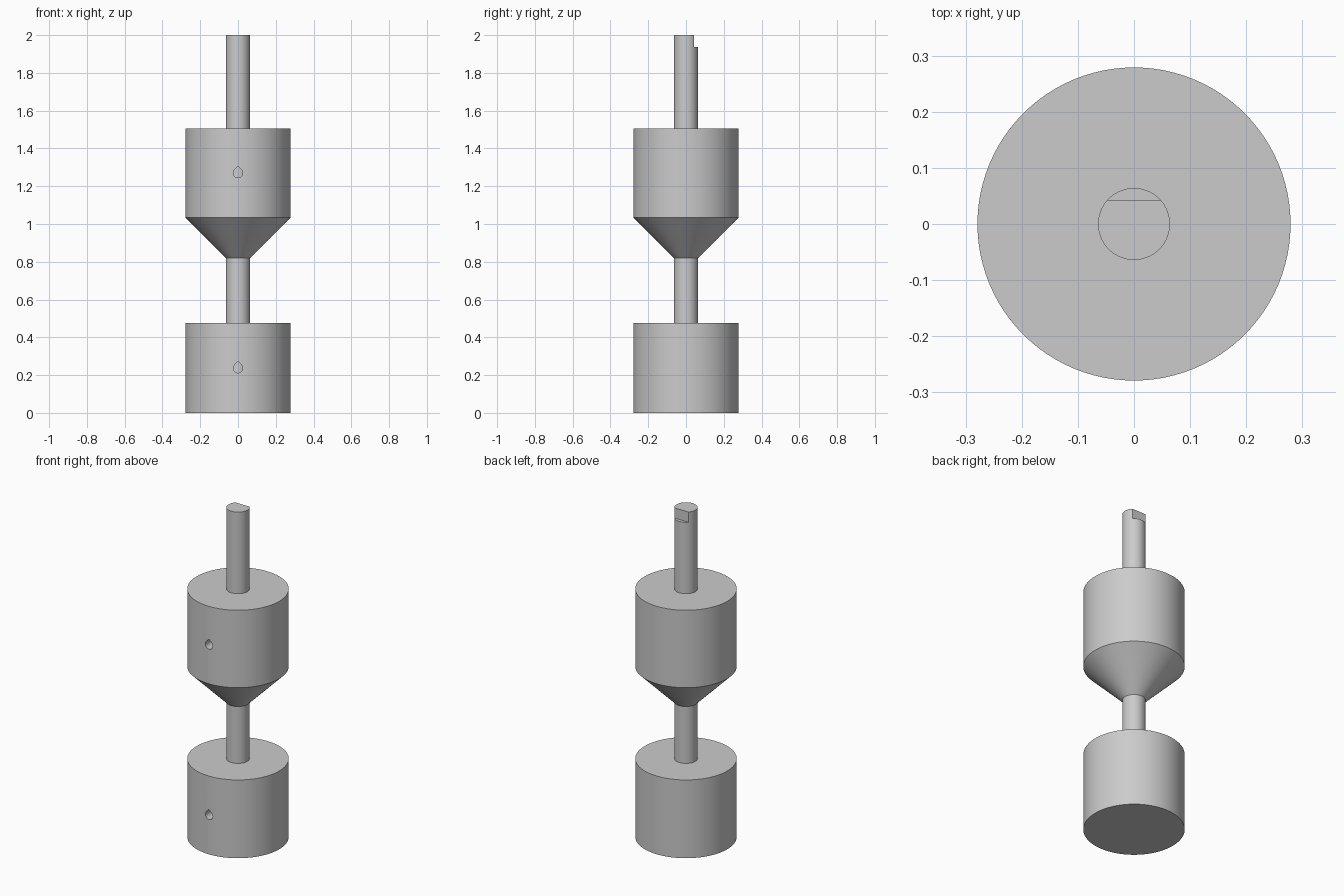
import bpy, bmesh, math
from mathutils import Matrix

cube = bpy.data.objects.get("Cube")
if cube:
    bpy.data.objects.remove(cube, do_unlink=True)

SEGMENTS = 96
BODY_R, ROD_R, HOLE_R = 0.279, 0.064, 0.025

grey = bpy.data.materials.new("plain grey")
grey.use_nodes = True
colour = (0.6, 0.6, 0.6, 1)
grey.diffuse_color = colour
grey.node_tree.nodes["Principled BSDF"].inputs["Base Color"].default_value = colour


def add_object(name, bm):
    bmesh.ops.recalc_face_normals(bm, faces=bm.faces)
    mesh = bpy.data.meshes.new(name)
    bm.to_mesh(mesh)
    bm.free()
    mesh.materials.append(grey)
    obj = bpy.data.objects.new(name, mesh)
    bpy.context.collection.objects.link(obj)
    return obj


def lathe(name, profile):
    """Closed solid from (radius, height) rings, bottom to top."""
    bm = bmesh.new()
    rings = []
    for r, z in profile:
        ring = bmesh.ops.create_circle(bm, segments=SEGMENTS, radius=r,
                                       matrix=Matrix.Translation((0, 0, z)))
        rings.append(ring["verts"])
    for low, high in zip(rings, rings[1:]):
        for i in range(SEGMENTS):
            j = (i + 1) % SEGMENTS
            bm.faces.new((low[i], low[j], high[j], high[i]))
    bm.faces.new(rings[0])
    bm.faces.new(rings[-1])
    return add_object(name, bm)


def teardrop_cutter(name, z):
    """Horizontal screw hole from the front to the rod, pointed at the top."""
    bm = bmesh.new()
    steps = 24
    outline = [(0, HOLE_R * math.sqrt(2))]
    for i in range(steps + 1):
        a = math.radians(135 + 270 * i / steps)
        outline.append((HOLE_R * math.cos(a), HOLE_R * math.sin(a)))
    face = bm.faces.new([bm.verts.new((x, -0.4, z + h)) for x, h in outline])
    out = bmesh.ops.extrude_face_region(bm, geom=[face])
    moved = [v for v in out["geom"] if isinstance(v, bmesh.types.BMVert)]
    bmesh.ops.translate(bm, verts=moved, vec=(0, 0.36, 0))
    return add_object(name, bm)


def box_cutter(name, size, centre):
    bm = bmesh.new()
    bmesh.ops.create_cube(bm, size=1, matrix=Matrix.Translation(centre)
                          @ Matrix.Diagonal((*size, 1)))
    return add_object(name, bm)


def cut_and_smooth(obj, cutter):
    mod = obj.modifiers.new("cut", "BOOLEAN")
    mod.operation, mod.solver, mod.object = "DIFFERENCE", "EXACT", cutter
    bpy.ops.object.select_all(action="DESELECT")
    obj.select_set(True)
    bpy.context.view_layer.objects.active = obj
    bpy.ops.object.modifier_apply(modifier=mod.name)
    bpy.data.objects.remove(cutter, do_unlink=True)
    bpy.ops.object.shade_smooth_by_angle(angle=math.radians(30))


# Lower weight, a plain cylinder with a screw hole
lower = lathe("lower_weight", [(BODY_R, 0), (BODY_R, 0.475)])
cut_and_smooth(lower, teardrop_cutter("lower_hole", 0.237))

# Upper weight, with a cone tapering down to the rod
upper = lathe("upper_weight", [(ROD_R, 0.82), (BODY_R, 1.035), (BODY_R, 1.505)])
cut_and_smooth(upper, teardrop_cutter("upper_hole", 1.27))

# Rod through both weights, with a flat notch at the back of its tip
rod = lathe("rod", [(ROD_R, 0.1), (ROD_R, 2.0)])
cut_and_smooth(rod, box_cutter("notch", (0.3, 0.1, 0.2), (0, 0.093, 2.038)))
